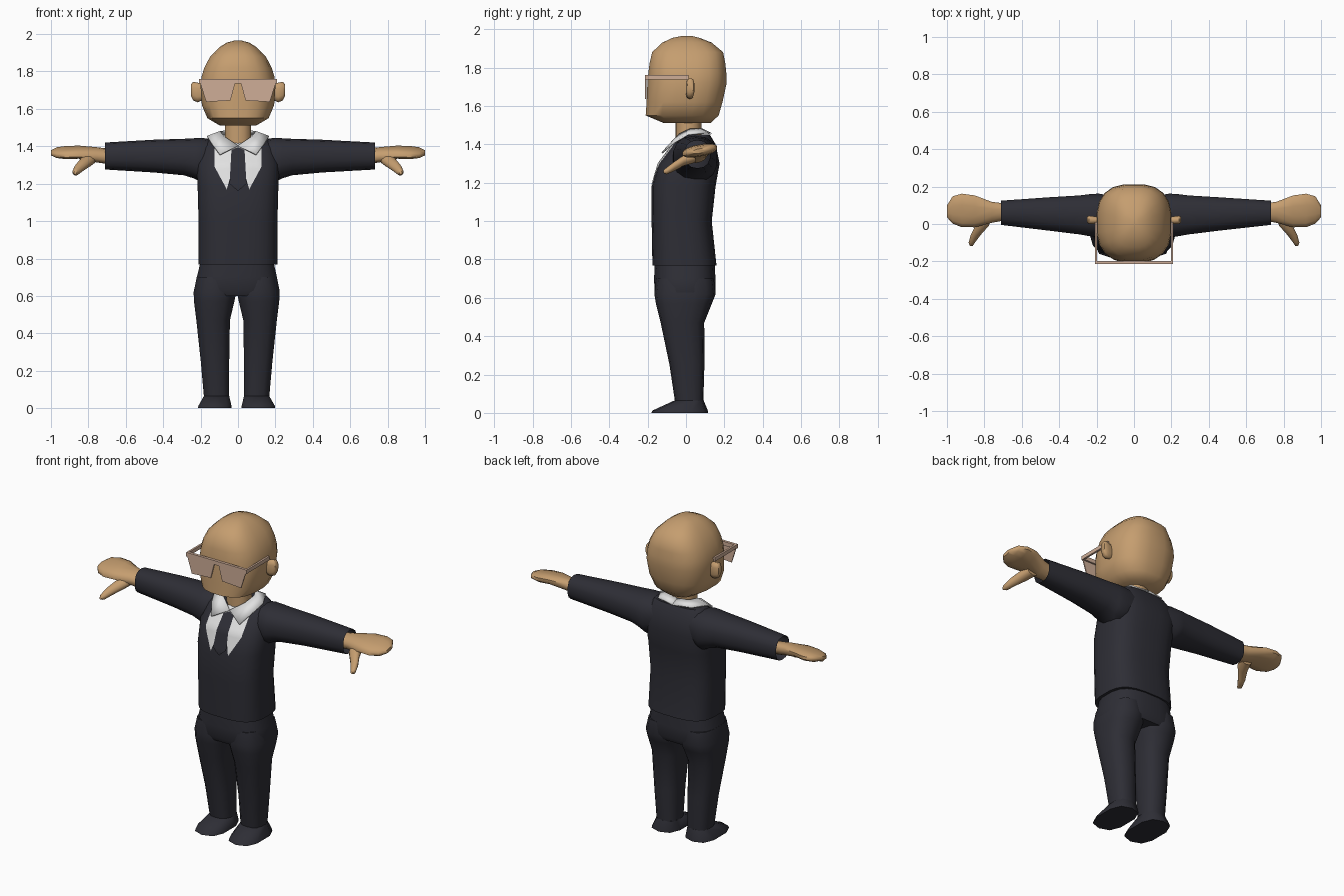
import bpy, bmesh, math
from mathutils import Vector
from mathutils.bvhtree import BVHTree

if "Cube" in bpy.data.objects:
    bpy.data.objects.remove(bpy.data.objects["Cube"])


def material(name, rgb):
    m = bpy.data.materials.new(name)
    m.diffuse_color = (*rgb, 1)
    m.use_nodes = True
    m.node_tree.nodes["Principled BSDF"].inputs["Base Color"].default_value = m.diffuse_color
    return m


SKIN = material("skin", (0.56, 0.34, 0.16))
SUIT = material("dark_suit", (0.027, 0.027, 0.036))
WHITE = material("white_shirt", (0.75, 0.75, 0.75))
FRAME = material("glasses_beige", (0.62, 0.42, 0.31))


def finish(name, bm, mat, angle=50, fix=True):
    if fix:
        bmesh.ops.recalc_face_normals(bm, faces=bm.faces)
    me = bpy.data.meshes.new(name)
    bm.to_mesh(me)
    bm.free()
    ob = bpy.data.objects.new(name, me)
    bpy.context.collection.objects.link(ob)
    me.materials.append(mat)
    bpy.ops.object.select_all(action='DESELECT')
    ob.select_set(True)
    bpy.context.view_layer.objects.active = ob
    bpy.ops.object.shade_smooth_by_angle(angle=math.radians(angle))
    return ob


def loft(name, rings, mat, axis='z', n=16, p=2.5, side=1, dx=0.0, caps=(True, True), shear=0.0):
    """Skin rounded-box rings (t, a0, a1, b0, b1) placed along an axis."""
    bm = bmesh.new()
    loops = []
    for t, a0, a1, b0, b1 in rings:
        loop = []
        for i in range(n):
            w = 2 * math.pi * (i + 0.5) / n
            c, s = math.cos(w), math.sin(w)
            a = (a0 + a1) / 2 + (a1 - a0) / 2 * math.copysign(abs(c) ** (2 / p), c)
            b = (b0 + b1) / 2 + (b1 - b0) / 2 * math.copysign(abs(s) ** (2 / p), s)
            x, y, z = {'z': (a, b, t), 'x': (t, a, b), 'y': (a, t, b)}[axis]
            loop.append(bm.verts.new((x * side + dx, y, z + shear * (y - 0.07))))
        loops.append(loop)
    for l0, l1 in zip(loops, loops[1:]):
        for i in range(n):
            j = (i + 1) % n
            bm.faces.new((l0[i], l0[j], l1[j], l1[i]))
    if caps[0]:
        bm.faces.new(loops[0])
    if caps[1]:
        bm.faces.new(loops[-1])
    return finish(name, bm, mat)


def box(name, lo, hi, mat):
    bm = bmesh.new()
    bmesh.ops.create_cube(bm, size=1)
    for v in bm.verts:
        v.co = [(l + h) / 2 + c * (h - l) for l, h, c in zip(lo, hi, v.co)]
    return finish(name, bm, mat, 30)


def plate(name, outline, target, offset, mat):
    """Lay a flat x-z outline onto the front of the target."""
    tree = BVHTree.FromPolygons([v.co for v in target.data.vertices],
                                [q.vertices[:] for q in target.data.polygons])
    bm = bmesh.new()
    bm.faces.new([bm.verts.new((x, 0, z)) for x, z in outline])
    bmesh.ops.triangulate(bm, faces=bm.faces)
    cuts = [((0, 0, 1.16 + 0.02 * i), (0, 0, 1)) for i in range(14)]
    cuts += [((-0.14 + 0.02 * i, 0, 0), (1, 0, 0)) for i in range(15)]
    for co, no in cuts:
        bmesh.ops.bisect_plane(bm, geom=bm.verts[:] + bm.edges[:] + bm.faces[:],
                               plane_co=co, plane_no=no)
    for v in bm.verts:
        hit = tree.ray_cast(Vector((v.co.x, -1, v.co.z)), Vector((0, 1, 0)))[0]
        v.co.y = (hit.y if hit else 0) - offset
    for f in bm.faces:
        f.normal_update()
        if f.normal.y > 0:
            f.normal_flip()
    return finish(name, bm, mat, fix=False)


# Head and neck
loft("head", [(1.512, -.10, .10, -.12, .13), (1.55, -.165, .165, -.212, .172),
              (1.62, -.195, .195, -.207, .192), (1.72, -.202, .202, -.203, .214),
              (1.77, -.197, .197, -.198, .212), (1.82, -.182, .182, -.192, .207),
              (1.88, -.15, .15, -.178, .195), (1.93, -.10, .10, -.125, .135),
              (1.955, -.06, .06, -.07, .07), (1.965, -.02, .02, -.02, .03)],
     SKIN, n=20, p=2.7)
loft("neck", [(1.38, -.072, .072, -.055, .08), (1.55, -.072, .072, -.055, .08)],
     SKIN, n=14, p=2.2)

# Jacket body
jacket = loft("jacket", [(.768, -.212, .212, -.176, .16), (1.0, -.212, .212, -.18, .135),
                         (1.18, -.217, .217, -.18, .155), (1.3, -.222, .222, -.145, .176),
                         (1.4, -.20, .20, -.07, .155), (1.45, -.155, .155, -.01, .125)],
              SUIT, n=24, p=3)

# Trousers seat
loft("trousers_seat", [(.79, -.20, .19, -.163, .15), (.70, -.222, .21, -.168, .155),
                       (.63, -.236, .224, -.165, .156), (.60, -.22, .21, -.15, .14)],
     SUIT, n=20, p=2.8)

for side, tag in ((1, "left"), (-1, "right")):
    # Leg and shoe
    loft(tag + "_leg", [(.70, .01, .215, -.155, .145), (.62, .0, .232, -.165, .155),
                        (.57, .01, .23, -.157, .135), (.47, .034, .217, -.132, .095),
                        (.25, .038, .193, -.086, .096), (.05, .038, .175, -.056, .09)],
         SUIT, n=14, p=2.6, side=side, dx=-.0075)
    loft(tag + "_shoe", [(.0, .024, .21, -.18, .115), (.012, .024, .208, -.175, .114),
                         (.065, .037, .177, -.06, .092)],
         SUIT, n=10, p=2.7, side=side, dx=-.0075)
    # Sleeve, open at the cuff
    cuff = .733 if side > 0 else .712
    loft(tag + "_sleeve", [(.10, -.02, .15, 1.25, 1.43), (.19, -.07, .165, 1.205, 1.445),
                           (.235, -.068, .162, 1.228, 1.443), (.29, -.058, .155, 1.245, 1.44),
                           (.45, -.038, .145, 1.26, 1.435), (cuff, -.006, .126, 1.276, 1.42)],
         SUIT, 'x', n=14, p=2.4, side=side, caps=(True, False))
    # Hand and thumb
    loft(tag + "_hand", [(.68, .02, .11, 1.305, 1.385), (.76, .005, .12, 1.318, 1.395),
                         (.85, -.02, .155, 1.338, 1.40), (.92, -.02, .165, 1.335, 1.397),
                         (.97, .0, .15, 1.34, 1.39), (1.0, .035, .10, 1.353, 1.377)],
         SKIN, 'x', n=12, p=2.3, side=side, shear=.18)
    loft(tag + "_thumb", [(.05, .75, .83, 1.305, 1.37), (-.01, .775, .85, 1.288, 1.345),
                          (-.06, .82, .875, 1.262, 1.31), (-.10, .85, .885, 1.243, 1.28),
                          (-.117, .862, .878, 1.25, 1.265)],
         SKIN, 'y', n=10, p=2.1, side=side)
    # Ear
    loft(tag + "_ear", [(.17, .002, .04, 1.655, 1.73), (.215, -.002, .042, 1.635, 1.74),
                        (.24, .0, .045, 1.645, 1.745), (.252, .008, .04, 1.67, 1.73)],
         SKIN, 'x', n=10, p=2.8, side=side)
    # Glasses temple and lens
    x0, x1 = sorted((side * .197, side * .209))
    box(tag + "_temple", (x0, -.20, 1.737), (x1, .012, 1.76), FRAME)
    bm = bmesh.new()
    outline = [(.206, 1.75), (.17, 1.637), (.04, 1.645), (.012, 1.75)]
    face = bm.faces.new([bm.verts.new((x * side, -.207, z)) for x, z in outline])
    ext = bmesh.ops.extrude_face_region(bm, geom=[face])['geom']
    for v in ext:
        if isinstance(v, bmesh.types.BMVert):
            v.co.y = -.214
    finish(tag + "_lens", bm, FRAME, 30)
    # Shirt panel beside the tie
    plate(tag + "_shirt_panel", [(x * side, z) for x, z in (
        (.0, 1.42), (.125, 1.405), (.125, 1.29), (.06, 1.17), (.02, 1.31), (.035, 1.375),
        (.0, 1.39))], jacket, .004, WHITE)
    # Collar half, inner and outer edge from the back to the front
    bm = bmesh.new()
    strip = [((0, .085, 1.478), (0, .132, 1.455)), ((.07, .072, 1.48), (.115, .11, 1.46)),
             ((.095, .02, 1.478), (.165, .012, 1.452)),
             ((.075, -.035, 1.452), (.138, -.06, 1.41)),
             ((.0, -.082, 1.402), (.097, -.125, 1.355))]
    rows = [[bm.verts.new((x * side, y, z)) for x, y, z in pair] for pair in strip]
    for (a, b), (c, d) in zip(rows, rows[1:]):
        f = bm.faces.new((a, b, d, c))
        f.normal_update()
        if f.normal.z < 0:
            f.normal_flip()
    ob = finish(tag + "_collar", bm, WHITE, 30, fix=False)
    mod = ob.modifiers.new("thickness", 'SOLIDIFY')
    mod.thickness = .008
    mod.offset = 0

# Tie and glasses brow bar
plate("tie", [(0, 1.395), (.035, 1.38), (.02, 1.31), (.045, 1.2), (0, 1.16),
              (-.045, 1.2), (-.02, 1.31), (-.035, 1.38)], jacket, .009, SUIT)
box("glasses_bar", (-.209, -.214, 1.735), (.209, -.197, 1.76), FRAME)
